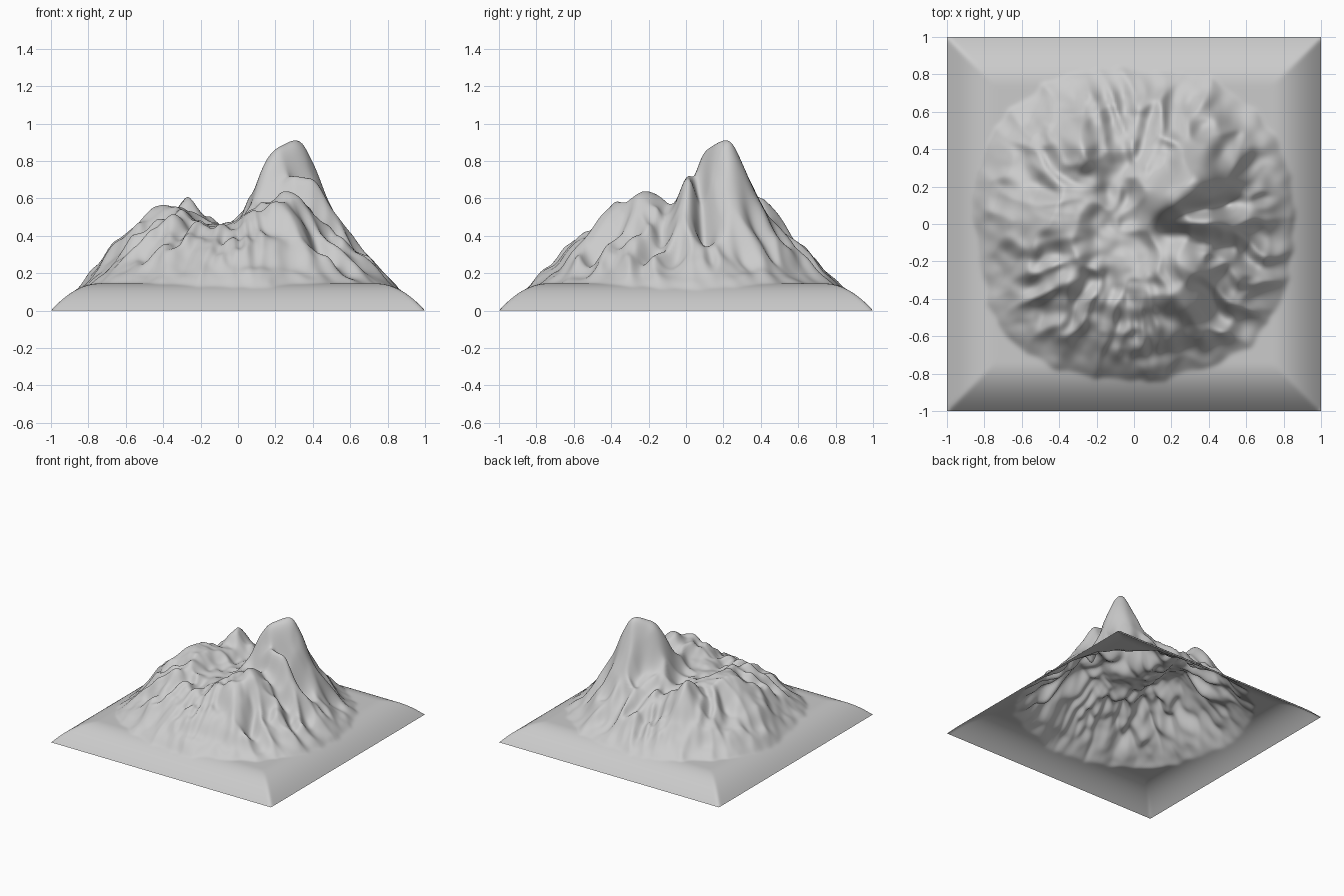
import bpy, bmesh, math
from mathutils import Vector, noise

if "Cube" in bpy.data.objects:
    bpy.data.objects.remove(bpy.data.objects["Cube"])

# Summits, shoulders, cross ridges and hollows:
# x, y, added height, spread along the radius, spread across it
BUMPS = [
    (0.28, 0.17, 0.385, 0.18, 0.085),
    (0.39, 0.01, 0.19, 0.13, 0.045),
    (0.33, 0.35, 0.16, 0.11, 0.07),
    (0.27, -0.20, 0.12, 0.10, 0.075),
    (0.28, -0.42, 0.06, 0.10, 0.08),
    (-0.30, 0.43, 0.14, 0.12, 0.085),
    (-0.50, 0.00, 0.075, 0.14, 0.09),
    (0.08, 0.20, 0.08, 0.07, 0.07),
    (-0.05, -0.20, 0.06, 0.05, 0.16),
    (0.05, -0.44, 0.04, 0.05, 0.20),
    (0.12, -0.60, 0.03, 0.05, 0.18),
    (0.02, 0.08, -0.05, 0.12, 0.10),
    (0.42, 0.085, -0.09, 0.15, 0.03),
    (-0.20, -0.30, -0.05, 0.05, 0.14),
]
SUMMITS = 7


def clamp(v):
    return max(0.0, min(1.0, v))


def skirt(x, y):
    d = 1 - max(abs(x), abs(y))
    return 0.145 * (1 - (1 - clamp(d / 0.26)) ** 2)


def ravines(x, y, r):
    # broken radial ridges plus finer rock, bent so that they wander
    wx = x + 0.05 * noise.noise(Vector((4 * x, 4 * y, 1.7)))
    wy = y + 0.05 * noise.noise(Vector((4 * x, 4 * y, 9.2)))
    a = math.atan2(wy, wx)
    radial = 0.5 - 2 * abs(noise.noise(Vector((5 * math.cos(a), 5 * math.sin(a), 3 * r + 3))))
    rock = 0.5 - 2 * abs(noise.noise(Vector((6 * wx, 6 * wy, 4.4))))
    fine = noise.noise(Vector((13 * x, 13 * y, 7.3)))
    t = clamp((r - 0.2) / 0.4)
    return 0.75 * t * radial + (0.8 - 0.45 * t) * rock + 0.3 * fine


def height(x, y):
    # slightly squared outline
    r = (abs(x) ** 2.4 + abs(y * 1.02) ** 2.4) ** (1 / 2.4)
    n = ravines(x, y, r)
    massif = 0.365 * clamp((0.85 - (r - 0.03 * n)) / 0.45)
    fade = clamp((0.85 - r) / 0.15)
    h, calm = massif, 0.0
    for i, (bx, by, amp, su, sv) in enumerate(BUMPS):
        b = math.hypot(bx, by)
        ux, uy = bx / b, by / b
        u = (x - bx) * ux + (y - by) * uy
        v = (y - by) * ux - (x - bx) * uy
        g = math.exp(-0.5 * ((u / su) ** 2 + (v / sv) ** 2) ** 1.15)
        h += fade * amp * g
        if i < SUMMITS:
            calm = max(calm, g)
    # saddle between the two groups of summits
    h -= 0.2 * massif * math.exp(-0.5 * ((x + 0.08) / 0.1) ** 2)
    rough = (0.045 + 0.04 * clamp((0.8 - r) / 0.3)) * (1 - 0.75 * calm)
    return skirt(x, y) + max(0.0, h + rough * n * clamp(massif / 0.12))


# Mountain sheet, open underneath
bm = bmesh.new()
bmesh.ops.create_grid(bm, x_segments=180, y_segments=180, size=1)
for v in bm.verts:
    v.co.z = height(v.co.x, v.co.y)
inner = [v for v in bm.verts if not v.is_boundary]
for _ in range(3):
    bmesh.ops.smooth_vert(bm, verts=inner, factor=0.5, use_axis_z=True)
for f in bm.faces:
    f.smooth = True
mesh = bpy.data.meshes.new("mountain")
bm.to_mesh(mesh)
bm.free()
mountain = bpy.data.objects.new("mountain", mesh)
bpy.context.collection.objects.link(mountain)
